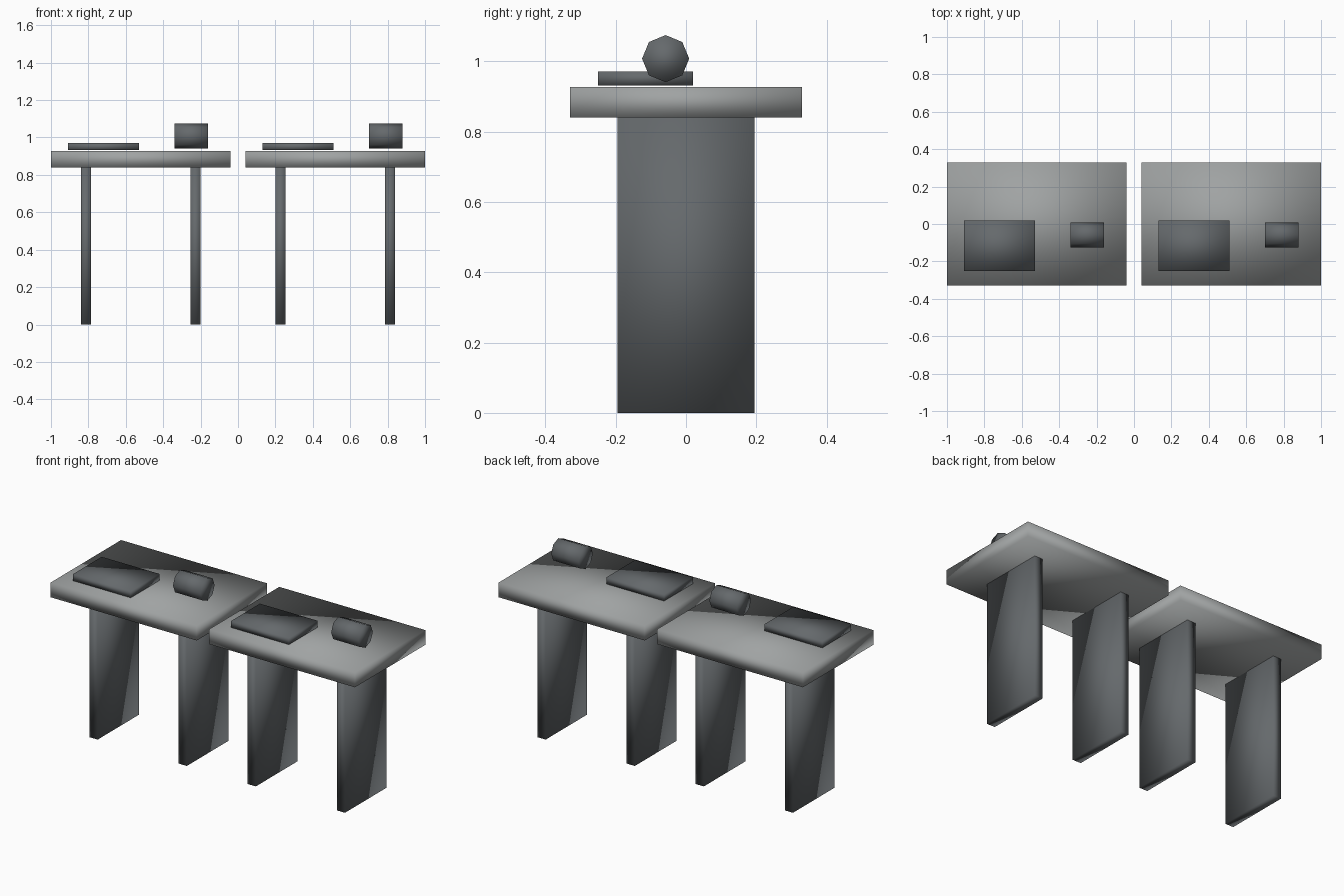
import bpy
import math

default = bpy.data.objects.get("Cube")
if default:
    bpy.data.objects.remove(default, do_unlink=True)


def material(name, color):
    mat = bpy.data.materials.new(name)
    mat.use_nodes = True
    mat.diffuse_color = color
    mat.node_tree.nodes["Principled BSDF"].inputs["Base Color"].default_value = color
    return mat


light_grey = material("light grey", (0.35, 0.365, 0.365, 1))
dark_grey = material("dark slate grey", (0.13, 0.142, 0.15, 1))


def finish(obj, name, mat):
    obj.name = name
    obj.data.materials.append(mat)
    # Soft shading runs across all edges of these simple blocks
    obj.data.shade_smooth()


def box(name, x, y, z, mat):
    """Block given by its (min, max) range on each axis."""
    ranges = (x, y, z)
    bpy.ops.mesh.primitive_cube_add(size=1)
    obj = bpy.context.object
    for v in obj.data.vertices:
        v.co = [a + (b - a) * (c + 0.5) for (a, b), c in zip(ranges, v.co)]
    finish(obj, name, mat)


def roller(name, center, radius, length, mat):
    """Eight-sided cylinder lying along x."""
    bpy.ops.mesh.primitive_cylinder_add(
        vertices=8, radius=radius, depth=length,
        location=center, rotation=(0, math.pi / 2, 0))
    finish(bpy.context.object, name, mat)


# Two identical desks side by side
for side, cx in (("right", -0.52), ("left", 0.52)):
    box(f"{side}_tabletop", (cx - 0.48, cx + 0.48), (-0.33, 0.33), (0.84, 0.928), light_grey)

    # Panel legs
    for leg, lx in (("outer" if cx < 0 else "inner", -0.293),
                    ("inner" if cx < 0 else "outer", 0.293)):
        box(f"{side}_{leg}_leg", (cx + lx - 0.027, cx + lx + 0.027),
            (-0.195, 0.195), (0, 0.84), dark_grey)

    # Flat pad and cylinder on the desk
    box(f"{side}_pad", (cx - 0.39, cx - 0.01), (-0.25, 0.02), (0.932, 0.971), dark_grey)
    roller(f"{side}_cylinder", (cx + 0.27, -0.058, 1.008), 0.067, 0.18, dark_grey)
